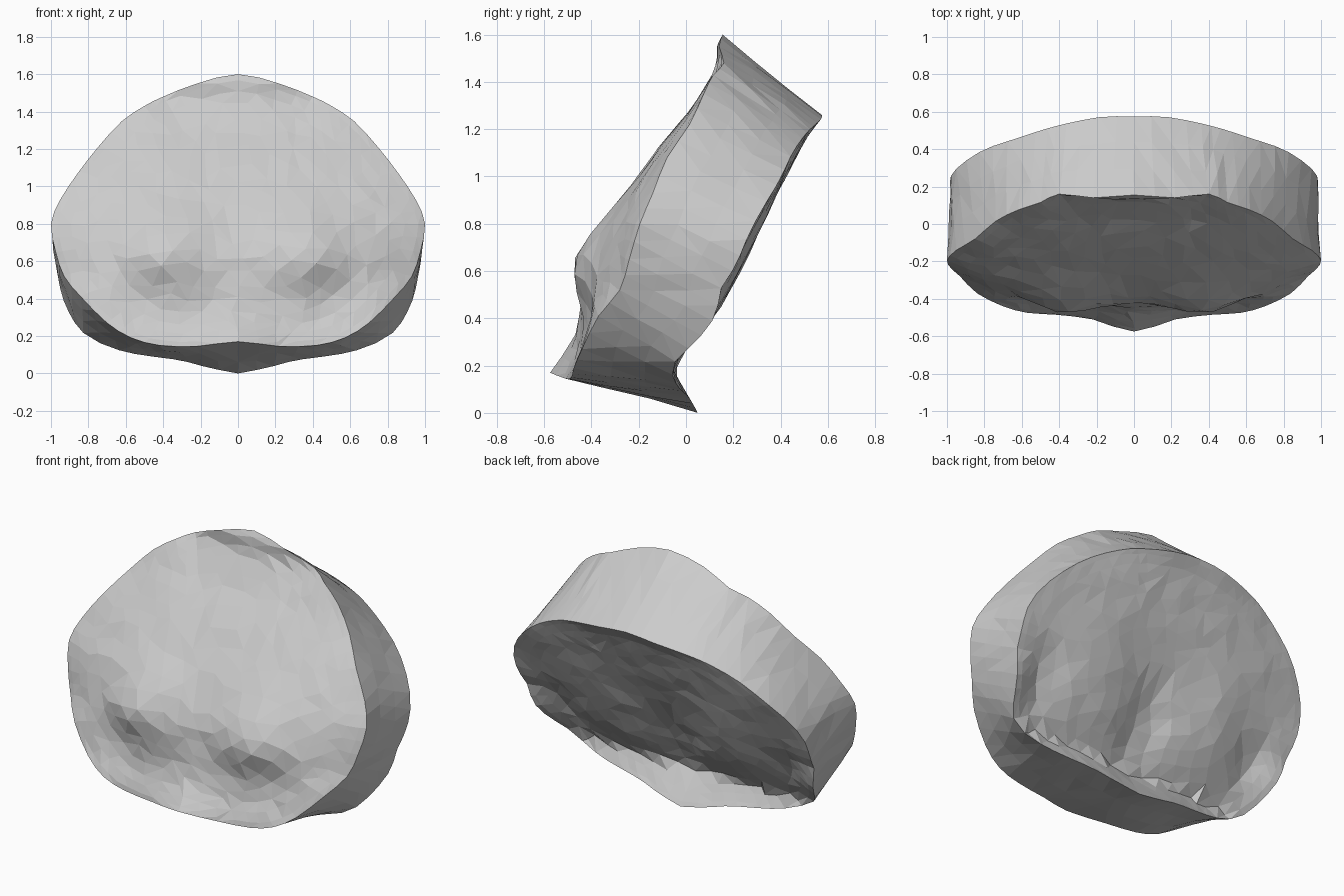
import bpy, bmesh, math, random
from mathutils import Vector
from mathutils.geometry import delaunay_2d_cdt

if "Cube" in bpy.data.objects:
    bpy.data.objects.remove(bpy.data.objects["Cube"])

random.seed(4)

# Half outlines from top centre to bottom centre (x, y, z)
FRONT = [(0, .155, 1.6), (.22, .14, 1.55), (.4, .16, 1.48), (.5, .115, 1.43), (.62, .075, 1.35),
         (.74, .015, 1.22), (.85, -.08, 1.08), (.95, -.14, .93), (1, -.195, .8), (.975, -.24, .65),
         (.93, -.28, .52), (.84, -.37, .41), (.7, -.44, .27), (.57, -.475, .19), (.42, -.485, .15),
         (.22, -.51, .145), (0, -.575, .17)]
BACK = [(0, .575, 1.26), (.2, .57, 1.24), (.45, .515, 1.19), (.65, .45, 1.1), (.8, .4, .99),
        (.93, .315, .85), (.98, .255, .73), (.98, .21, .62), (.965, .15, .53), (.94, .125, .41),
        (.89, .04, .3), (.81, -.06, .2), (.6, -.035, .112), (.3, .01, .07), (0, .05, 0)]
# Centre line of each face (z, y)
FRONT_LINE = [(.14, -.59), (.17, -.575), (.29, -.49), (.4, -.455), (.63, -.415), (.8, -.34),
              (.96, -.23), (1.11, -.125), (1.28, .015), (1.47, .135), (1.55, .13), (1.6, .155)]
BACK_LINE = [(0, .05), (.08, .0), (.2, -.065), (.3, .02), (.39, .09), (.54, .165), (.75, .275),
             (1.0, .42), (1.18, .515), (1.26, .575)]
SUB = 2


def smooth_loop(half):
    """Mirror a half outline and resample it with a Catmull-Rom curve."""
    pts = [Vector(p) for p in half]
    pts += [Vector((-p.x, p.y, p.z)) for p in reversed(pts[1:-1])]
    n, out = len(pts), []
    for i in range(n):
        a, b, c, d = (pts[(i + k) % n] for k in (-1, 0, 1, 2))
        for j in range(SUB):
            t = j / SUB
            out.append(.5 * (2 * b + (c - a) * t + (2 * a - 5 * b + 4 * c - d) * t * t
                             + (3 * b - a - 3 * c + d) * t ** 3))
    return out


def line(table, z):
    z = min(max(z, table[0][0]), table[-1][0])
    for (z0, y0), (z1, y1) in zip(table, table[1:]):
        if z <= z1:
            return y0 + (y1 - y0) * (z - z0) / (z1 - z0)


def bump(x, z, cx, cz, r, rz=None):
    return math.exp(-((abs(x) - cx) / r) ** 2 - ((z - cz) / (rz or r)) ** 2)


def front_detail(x, z):
    # two raised lobes with hollows under them
    return -.075 * bump(x, z, .38, .66, .19) + .04 * bump(x, z, .52, .42, .14)


def back_detail(x, z):
    # two low lobes, a crease between them and a hollow inside the lower rim
    return (.035 * bump(x, z, .42, .6, .22, .3) - .06 * bump(x, z, 0, .42, .13, .2)
            - .06 * bump(x, z, .76, .4, .13, .17))


def fill_face(bm, rim, rim_verts, table, detail, cz, power):
    """Fill a rim with scattered facets that follow the centre line."""
    flat, verts = [Vector((p.x, p.z)) for p in rim], list(rim_verts)
    n = len(rim)
    for s in (.96, .89, .82, .73, .63, .52, .4, .28, .15):
        count = n if s > .85 else max(5, round(n * s * .8))
        shift = random.random() if s < .85 else 0
        for i in range(count):
            f = (i + shift) * n / count
            k = int(f) % n
            p = rim[k].lerp(rim[(k + 1) % n], f - int(f))
            j = .028 if s < .8 else .004
            if p.z * s < .3:
                j = min(j, .012)
            x = p.x * s + random.uniform(-j, j)
            z = cz + (p.z - cz) * s + random.uniform(-j, j)
            y = line(table, z) + s ** power * (p.y - line(table, p.z))
            y += detail(x, z) * min(1, (1 - s) * 5) + random.uniform(-.005, .005) * min(1, j * 80)
            flat.append(Vector((x, z)))
            verts.append(bm.verts.new((x, y, z)))
    edges = [(i, (i + 1) % n) for i in range(n)]
    _, _, tris, orig, _, _ = delaunay_2d_cdt(flat, edges, [], 1, 1e-6)
    for t in tris:
        bm.faces.new([verts[orig[i][0]] for i in t])


def angle_match(loop, other, cz, oz):
    """Resample loop at the same directions as the points of other."""
    ang = lambda p, c: math.atan2(p.x, p.z - c) % math.tau
    dirs = [ang(p, cz) for p in loop] + [math.tau]
    pts = loop + [loop[0]]
    out = []
    for q in other:
        a = ang(q, oz)
        for i in range(len(loop)):
            if dirs[i] <= a <= dirs[i + 1]:
                out.append(pts[i].lerp(pts[i + 1], (a - dirs[i]) / (dirs[i + 1] - dirs[i])))
                break
    return out


front = smooth_loop(FRONT)
back = angle_match(smooth_loop(BACK), front, .62, .82)
bm = bmesh.new()

# Side wall, slightly uneven between the two rims
wall = []
for t in (0, .33, .67, 1):
    ring = []
    for f, b in zip(front, back):
        p = f.lerp(b, t)
        if 0 < t < 1:
            p += Vector([random.uniform(-.005, .005) for _ in range(3)])
        ring.append(bm.verts.new(p))
    wall.append(ring)
for a, b in zip(wall, wall[1:]):
    for i in range(len(a)):
        k = (i + 1) % len(a)
        bm.faces.new((a[i], a[k], b[k], b[i]))

# Lobed front and lipped back
fill_face(bm, front, wall[0], FRONT_LINE, front_detail, .8, 3)
fill_face(bm, back, wall[-1], BACK_LINE, back_detail, .64, 5)

bmesh.ops.triangulate(bm, faces=bm.faces[:], quad_method='SHORT_EDGE')
bmesh.ops.recalc_face_normals(bm, faces=bm.faces[:])
mesh = bpy.data.meshes.new("slab")
bm.to_mesh(mesh)
bm.free()

grey = bpy.data.materials.new("light_grey")
grey.diffuse_color = (.6, .6, .6, 1)
grey.use_nodes = True
grey.node_tree.nodes["Principled BSDF"].inputs["Base Color"].default_value = grey.diffuse_color
mesh.materials.append(grey)
slab = bpy.data.objects.new("lobed_slab", mesh)
bpy.context.collection.objects.link(slab)
